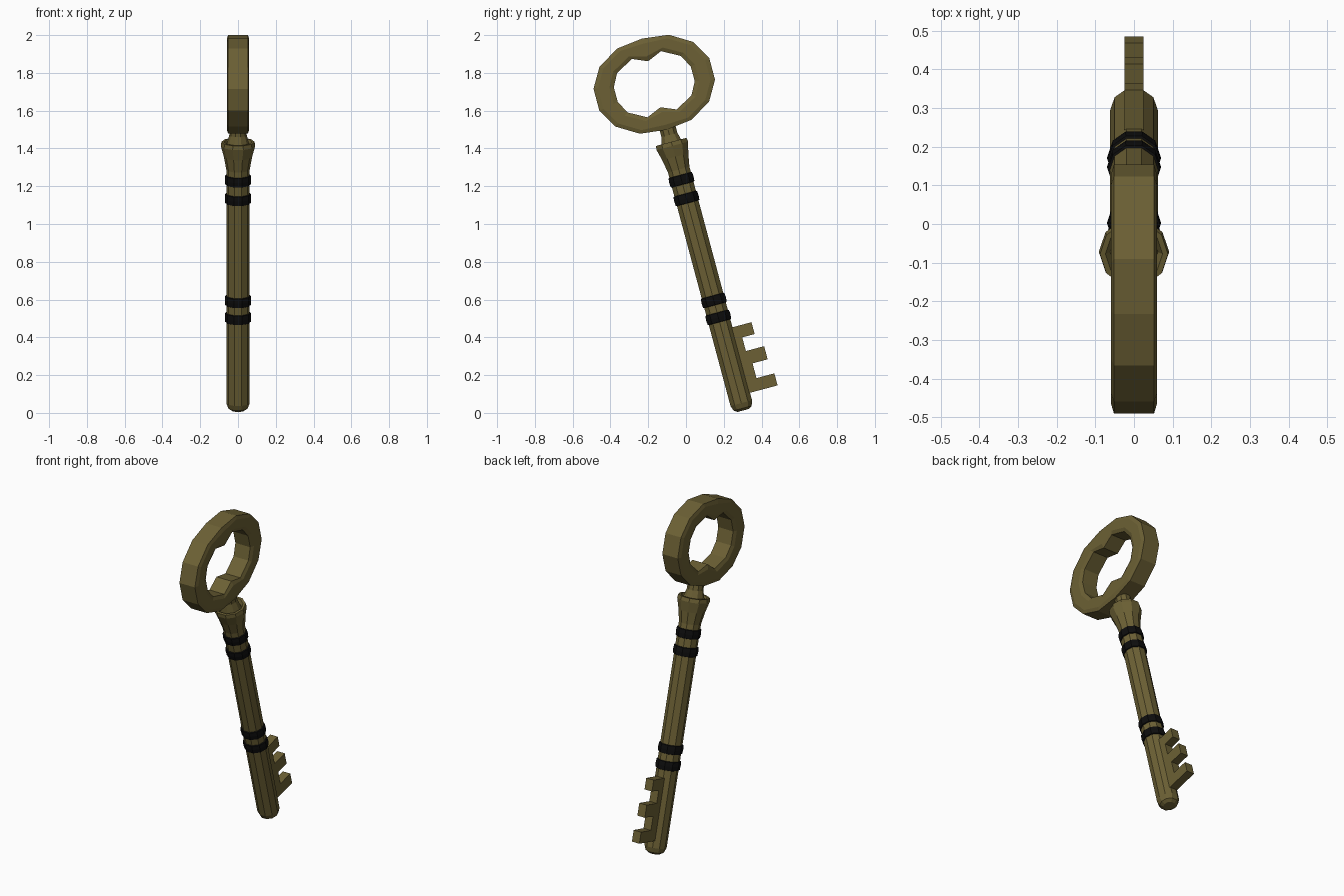
import bpy, bmesh, math
from mathutils import Matrix

if "Cube" in bpy.data.objects:
    bpy.data.objects.remove(bpy.data.objects["Cube"])

# The key is built upright (z along the shaft, y towards the teeth), then tilted
TILT = Matrix.Translation((0, 0.303, 0.013)) @ Matrix.Rotation(math.radians(15), 4, 'X')
SIDES = 10


def material(name, color):
    m = bpy.data.materials.new(name)
    m.diffuse_color = (*color, 1)
    m.use_nodes = True
    m.node_tree.nodes["Principled BSDF"].inputs["Base Color"].default_value = m.diffuse_color
    return m


brass = material("old_brass", (0.150, 0.118, 0.035))
black = material("black_band", (0.004, 0.004, 0.004))


def finish(name, bm, mat):
    bmesh.ops.recalc_face_normals(bm, faces=bm.faces)
    mesh = bpy.data.meshes.new(name)
    bm.to_mesh(mesh)
    bm.free()
    mesh.materials.append(mat)
    ob = bpy.data.objects.new(name, mesh)
    ob.matrix_world = TILT
    bpy.context.collection.objects.link(ob)
    return ob


def lathe(name, profile, mat):
    """Turn (radius, height) pairs around the shaft axis and cap both ends."""
    bm = bmesh.new()
    rings = [[bm.verts.new((r * math.cos(2 * math.pi * i / SIDES),
                            r * math.sin(2 * math.pi * i / SIDES), h))
              for i in range(SIDES)] for r, h in profile]
    for a, b in zip(rings, rings[1:]):
        for i in range(SIDES):
            j = (i + 1) % SIDES
            bm.faces.new((a[i], a[j], b[j], b[i]))
    bm.faces.new(rings[0])
    bm.faces.new(rings[-1])
    return finish(name, bm, mat)


# Shaft with rounded tip, flared collar with dished top, and neck
lathe("shaft", [(0.033, 0), (0.052, 0.012), (0.062, 0.04), (0.062, 1.32),
                (0.075, 1.39), (0.091, 1.45), (0.088, 1.472), (0.074, 1.472),
                (0.062, 1.45), (0.046, 1.51), (0.046, 1.57)], brass)

# Two pairs of dark bands
for n, h in enumerate((0.51, 0.603, 1.162, 1.264)):
    lathe(f"band_{n + 1}", [(0.060, h - 0.027), (0.068, h - 0.024), (0.070, h),
                            (0.068, h + 0.024), (0.060, h + 0.027)], black)

# Toothed bit, as (y, z) outline
outline = [(0.03, 0.44), (0.163, 0.44), (0.163, 0.375), (0.095, 0.375),
           (0.095, 0.30), (0.195, 0.30), (0.195, 0.228), (0.112, 0.228),
           (0.112, 0.147), (0.21, 0.147), (0.21, 0.081), (0.03, 0.081)]
bm = bmesh.new()
face = bm.faces.new([bm.verts.new((-0.025, y, z)) for y, z in outline])
ext = bmesh.ops.extrude_face_region(bm, geom=[face])["geom"]
bmesh.ops.translate(bm, vec=(0.05, 0, 0),
                    verts=[v for v in ext if isinstance(v, bmesh.types.BMVert)])
finish("bit", bm, brass)


def mirrored(quadrant):
    """Complete a loop from its first quadrant, which starts on the axis."""
    right = quadrant + [(y, -z) for y, z in reversed(quadrant)]
    return right + [(-y, z) for y, z in reversed(right[1:-1])]


# Oval bow with pointed inner lobes and softened edges
outer = mirrored([(0, 0.25), (0.142, 0.233), (0.257, 0.163), (0.317, 0.06)])
inner = mirrored([(0, 0.126), (0.08, 0.16), (0.175, 0.108), (0.211, 0.04)])
section = [(0, -0.052), (0.22, -0.059), (0.78, -0.059), (1, -0.050),
           (1, 0.050), (0.78, 0.059), (0.22, 0.059), (0, 0.052)]
bm = bmesh.new()
loops = [[bm.verts.new((x, o[0] + (i[0] - o[0]) * f - 0.008,
                        1.79 + o[1] + (i[1] - o[1]) * f)) for f, x in section]
         for o, i in zip(outer, inner)]
for k, a in enumerate(loops):
    b = loops[(k + 1) % len(loops)]
    for i in range(len(section)):
        j = (i + 1) % len(section)
        bm.faces.new((a[i], a[j], b[j], b[i]))
finish("bow", bm, brass)
